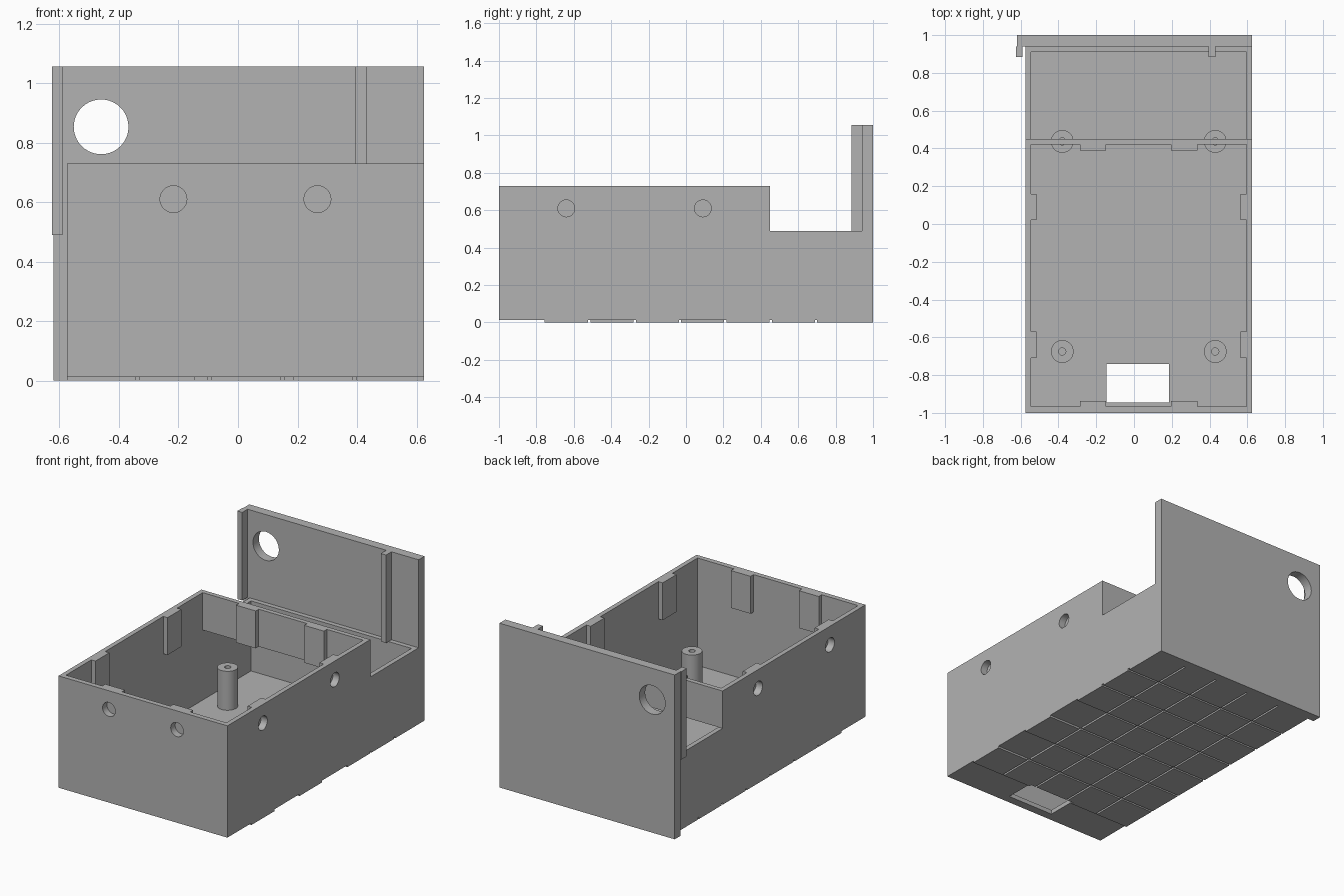
import bpy, bmesh
from math import pi
from mathutils import Matrix, Vector

cube = bpy.data.objects.get("Cube")
if cube:
    bpy.data.objects.remove(cube, do_unlink=True)

grey = bpy.data.materials.new("plain_grey")
grey.use_nodes = True
grey.diffuse_color = (0.45, 0.45, 0.45, 1)
grey.node_tree.nodes["Principled BSDF"].inputs["Base Color"].default_value = (0.45, 0.45, 0.45, 1)


def finish(name, bm):
    bmesh.ops.recalc_face_normals(bm, faces=bm.faces)
    mesh = bpy.data.meshes.new(name)
    bm.to_mesh(mesh)
    bm.free()
    mesh.materials.append(grey)
    obj = bpy.data.objects.new(name, mesh)
    bpy.context.collection.objects.link(obj)
    return obj


def extrude_x(name, profile, x0, x1):
    """Solid from a (y, z) outline swept along x."""
    bm = bmesh.new()
    face = bm.faces.new([bm.verts.new((x0, y, z)) for y, z in profile])
    moved = bmesh.ops.extrude_face_region(bm, geom=[face])["geom"]
    verts = [v for v in moved if isinstance(v, bmesh.types.BMVert)]
    bmesh.ops.translate(bm, vec=(x1 - x0, 0, 0), verts=verts)
    return finish(name, bm)


def box(name, x0, x1, y0, y1, z0, z1):
    return extrude_x(name, [(y0, z0), (y1, z0), (y1, z1), (y0, z1)], x0, x1)


def cylinder(name, center, radius, length, axis="Z"):
    turn = {"X": Matrix.Rotation(pi / 2, 4, "Y"),
            "Y": Matrix.Rotation(pi / 2, 4, "X"),
            "Z": Matrix.Identity(4)}[axis]
    bm = bmesh.new()
    bmesh.ops.create_cone(bm, cap_ends=True, segments=40, radius1=radius, radius2=radius,
                          depth=length, matrix=Matrix.Translation(Vector(center)) @ turn)
    return finish(name, bm)


def cut(obj, cutter):
    """Subtract the cutter, then discard it."""
    cutter.hide_render = True
    mod = obj.modifiers.new("cut", "BOOLEAN")
    mod.operation, mod.solver, mod.object = "DIFFERENCE", "EXACT", cutter
    bpy.ops.object.select_all(action="DESELECT")
    bpy.context.view_layer.objects.active = obj
    obj.select_set(True)
    bpy.ops.object.modifier_apply(modifier=mod.name)
    bpy.data.objects.remove(cutter, do_unlink=True)


def smooth(obj):
    bpy.ops.object.select_all(action="DESELECT")
    bpy.context.view_layer.objects.active = obj
    obj.select_set(True)
    bpy.ops.object.shade_smooth_by_angle(angle=0.5)


LEFT, RIGHT, FRONT, REAR = 0.625, -0.575, -1.0, 0.45
WALL, STEP, TOP, FLOOR, GROOVE = 0.03, 0.49, 0.73, 0.04, 0.012

# Open tray with a lower rear bay and a header bar across the step
body = extrude_x("tray_body", [(FRONT, 0), (0.94, 0), (0.94, STEP), (REAR, STEP),
                               (REAR, TOP), (FRONT, TOP)], RIGHT, LEFT)
cut(body, extrude_x("cavity", [(-0.967, FLOOR), (0.91, FLOOR), (0.91, 0.6), (REAR, 0.6),
                               (REAR, STEP), (0.42, STEP), (0.42, 0.8), (-0.967, 0.8)],
                    RIGHT + WALL, LEFT - WALL))
cut(body, box("floor_window", -0.145, 0.185, -0.945, -0.74, -0.1, 0.1))

# Shallow tile pattern under the floor
cut(body, box("front_recess", -1, 1, -1.1, -0.757, -0.1, GROOVE))
for i in range(4):
    x = -0.338 + 0.243 * i
    cut(body, box("long_groove", x - 0.006, x + 0.006, -1.1, 0.94, -0.1, GROOVE))
for i in range(6):
    y = -0.517 + 0.2425 * i
    cut(body, box("cross_groove", -1, 1, y - 0.006, y + 0.006, -0.1, GROOVE))
for y in (-0.517, -0.032):
    cut(body, box("edge_recess", 0.391, 1, y, y + 0.2425, -0.1, GROOVE))

# Inner tabs backing the blind round pockets in the walls
for x in (-0.217, 0.267):
    tab = box("front_tab", x - 0.07, x + 0.07, -0.967, -0.937, STEP, TOP)
    for part in (body, tab):
        cut(part, cylinder("pocket", (x, -1, 0.61), 0.045, 0.09, "Y"))
    smooth(tab)
    box("rear_tab", x - 0.07, x + 0.07, 0.39, 0.42, STEP, TOP)
for name, wall_x, inward in (("left", LEFT, -1), ("right", RIGHT, 1)):
    for y in (-0.64, 0.09):
        inner = wall_x + inward * WALL
        x0, x1 = sorted((inner, inner + inward * WALL))
        tab = box(name + "_tab", x0, x1, y - 0.07, y + 0.07, STEP, TOP)
        for part in (body, tab):
            cut(part, cylinder("pocket", (wall_x, y, 0.61), 0.045, 0.09, "X"))
        smooth(tab)
smooth(body)

# Tall rear panel with a round opening and two upright ribs
panel = box("rear_panel", -0.62, LEFT, 0.94, 1, 0, 1.055)
cut(panel, cylinder("panel_opening", (-0.46, 0.97, 0.853), 0.092, 0.3, "Y"))
smooth(panel)
box("outer_rib", -0.625, -0.59, 0.885, 0.94, STEP, 1.055)
box("inner_rib", 0.395, 0.432, 0.885, 0.94, STEP, 1.055)

# Screw posts on the floor
for x in (-0.38, 0.43):
    for y in (-0.675, 0.437):
        post = cylinder("screw_post", (x, y, 0.16), 0.06, 0.26)
        cut(post, cylinder("screw_hole", (x, y, 0.25), 0.019, 0.3))
        smooth(post)
